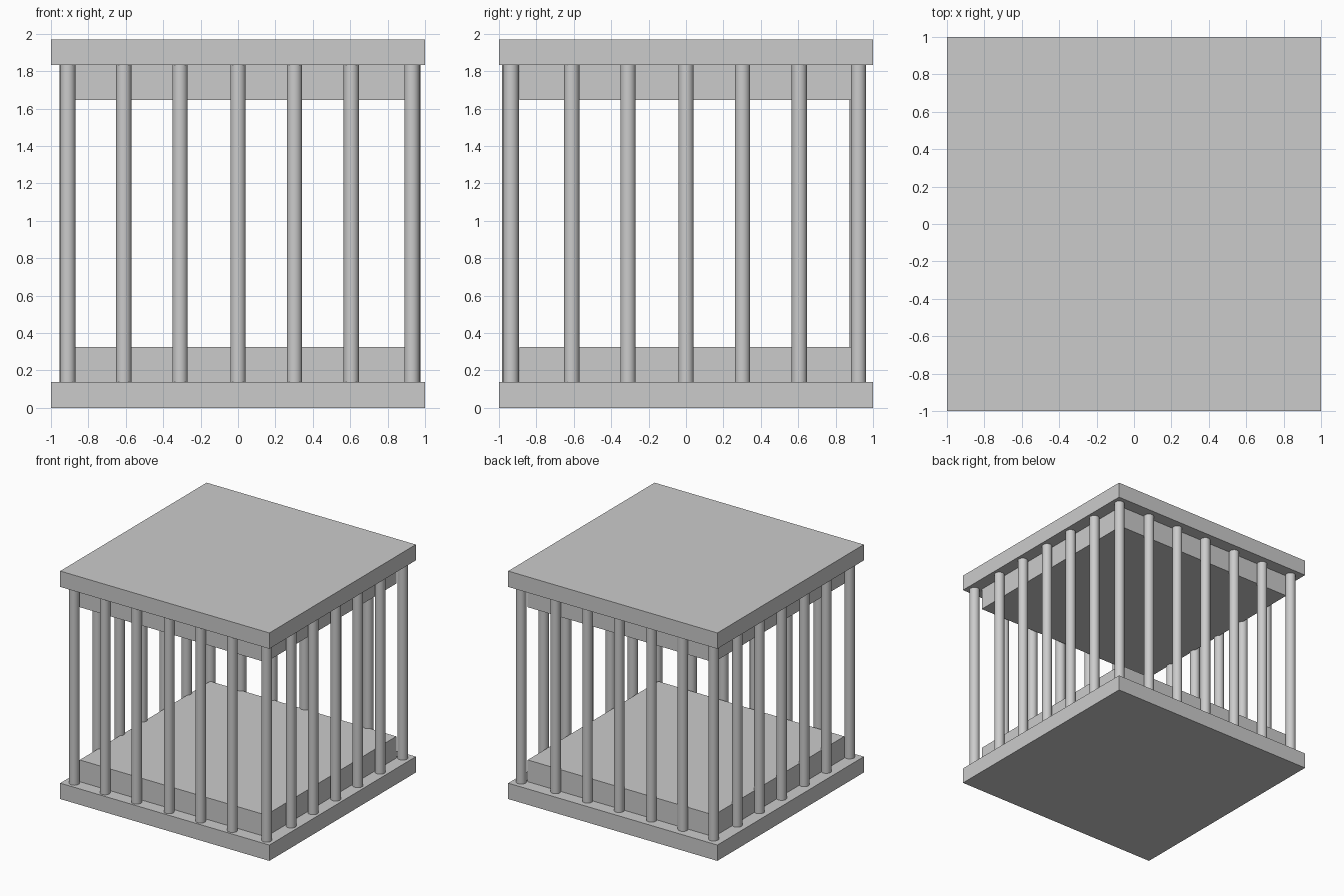
import bpy

if "Cube" in bpy.data.objects:
    bpy.data.objects.remove(bpy.data.objects["Cube"])

H = 1.97        # total height
SLAB = 0.137    # outer slab thickness
STEP = 0.325    # height of the inner raised plate
R = 0.041       # bar radius


def box(name, half, z0, z1):
    bpy.ops.mesh.primitive_cube_add(size=1, location=(0, 0, (z0 + z1) / 2))
    o = bpy.context.object
    o.name = name
    o.scale = (2 * half, 2 * half, z1 - z0)
    bpy.ops.object.transform_apply(location=False, rotation=False, scale=True)


def bar(name, x, y):
    z0, z1 = SLAB - 0.005, H - SLAB + 0.005
    bpy.ops.mesh.primitive_cylinder_add(vertices=32, radius=R, depth=z1 - z0,
                                        location=(x, y, (z0 + z1) / 2))
    bpy.context.object.name = name
    bpy.ops.object.shade_smooth_by_angle()


# Stepped base and roof
box("base_slab", 1, 0, SLAB)
box("base_inner_plate", 0.89, SLAB, STEP)
box("roof_inner_plate", 0.89, H - STEP, H - SLAB)
box("roof_slab", 1, H - SLAB, H)

# Bars between the corners on each side
for i, t in enumerate((-0.611, -0.31, 0.0, 0.302, 0.606)):
    bar(f"front_bar_{i}", t, -0.942)
    bar(f"back_bar_{i}", t, 0.914)
    bar(f"left_bar_{i}", -0.914, t)
    bar(f"right_bar_{i}", 0.935, t)

# Corner bars
for name, x, y in (("front_left", -0.91, -0.935), ("front_right", 0.93, -0.935),
                   ("back_right", 0.93, 0.922), ("back_left", -0.91, 0.922)):
    bar(f"corner_bar_{name}", x, y)
